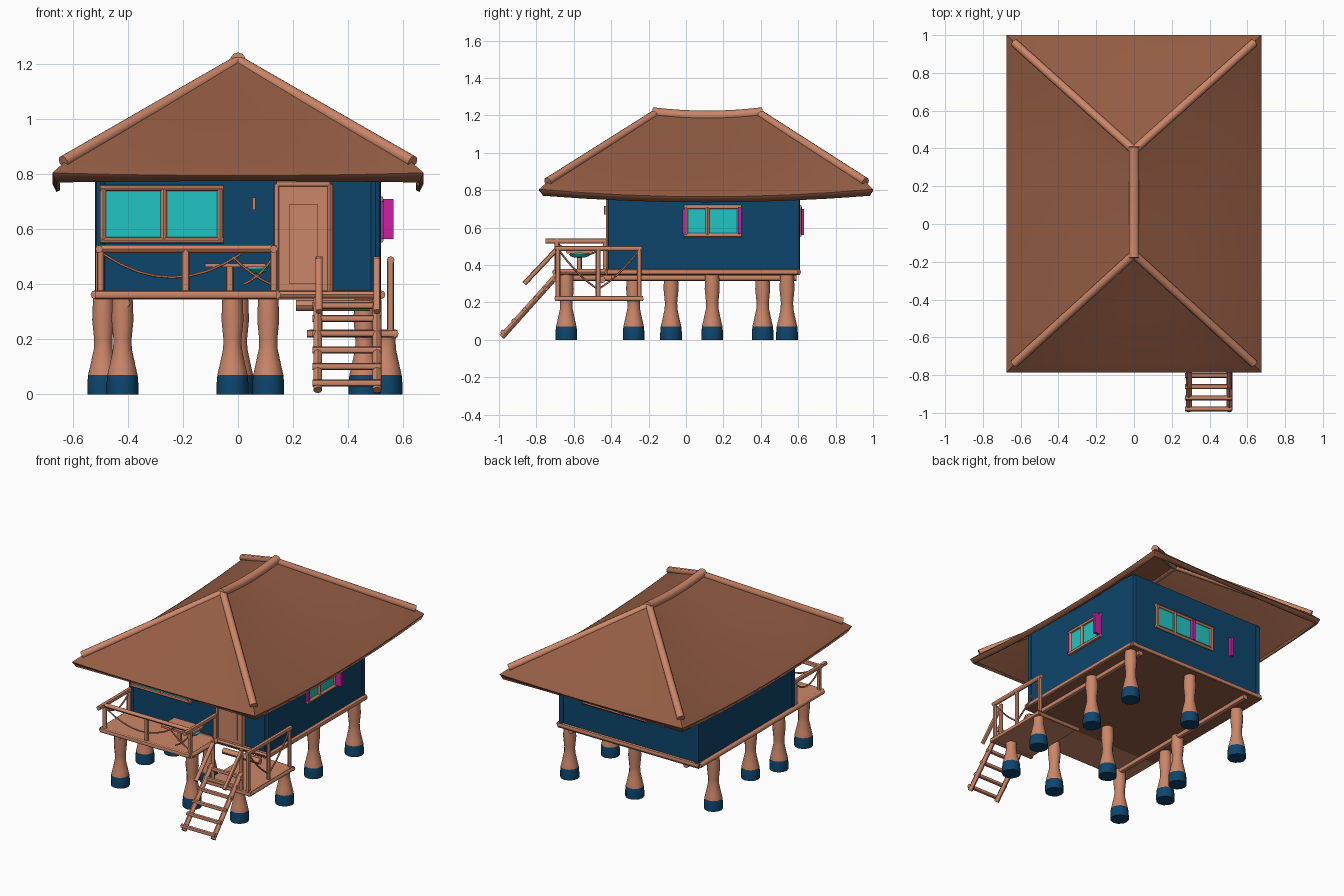
import bpy, bmesh, math
from mathutils import Vector, Matrix

if "Cube" in bpy.data.objects:
    bpy.data.objects.remove(bpy.data.objects["Cube"])


def material(name, rgb):
    m = bpy.data.materials.new(name)
    m.diffuse_color = (*rgb, 1)
    m.use_nodes = True
    m.node_tree.nodes["Principled BSDF"].inputs["Base Color"].default_value = m.diffuse_color
    return m


WOOD = material("light wood", (0.60, 0.24, 0.14))
THATCH = material("roof brown", (0.30, 0.11, 0.058))
BLUE = material("dark blue", (0.0045, 0.060, 0.15))
TEAL = material("teal glass", (0.016, 0.56, 0.55))
PINK = material("magenta", (0.60, 0.015, 0.35))


def finish(name, bm, mats, smooth=False):
    bmesh.ops.recalc_face_normals(bm, faces=bm.faces)
    me = bpy.data.meshes.new(name)
    bm.to_mesh(me)
    bm.free()
    ob = bpy.data.objects.new(name, me)
    bpy.context.collection.objects.link(ob)
    for m in mats:
        me.materials.append(m)
    if smooth:
        bpy.ops.object.select_all(action='DESELECT')
        bpy.context.view_layer.objects.active = ob
        ob.select_set(True)
        bpy.ops.object.shade_smooth_by_angle(angle=math.radians(45))
    return ob


def box(name, x0, x1, y0, y1, z0, z1, mat):
    bm = bmesh.new()
    M = Matrix.Translation(((x0 + x1) / 2, (y0 + y1) / 2, (z0 + z1) / 2))
    bmesh.ops.create_cube(bm, size=1, matrix=M @ Matrix.Diagonal((x1 - x0, y1 - y0, z1 - z0, 1)))
    return finish(name, bm, [mat])


def rods(name, paths, r, mat, sides=8):
    """Round rods along polylines, all in one object."""
    bm = bmesh.new()
    for path in paths:
        for a, b in zip(path, path[1:]):
            a, b = Vector(a), Vector(b)
            d = b - a
            M = Matrix.Translation((a + b) / 2) @ d.to_track_quat('Z', 'Y').to_matrix().to_4x4()
            bmesh.ops.create_cone(bm, cap_ends=True, segments=sides, radius1=r, radius2=r,
                                  depth=d.length, matrix=M)
    return finish(name, bm, [mat], True)


def skin(bm, rings):
    for lo, hi in zip(rings, rings[1:]):
        n = len(lo)
        for i in range(n):
            bm.faces.new((lo[i], lo[(i + 1) % n], hi[(i + 1) % n], hi[i]))


def sag(a, b, depth, n=8):
    a, b = Vector(a), Vector(b)
    return [a.lerp(b, i / n) - Vector((0, 0, depth * 4 * i / n * (1 - i / n))) for i in range(n + 1)]


# Roof: stacked rectangular rings from ridge line to turned-down lip
N = 8
RINGS = [  # half width, front y, back y, corner z, side middle z, front middle z
    (0.00, -0.17, 0.40, 1.22, 1.200, 1.22),
    (0.31, -0.45, 0.68, 1.035, 1.01, 1.025),
    (0.63, -0.74, 0.96, 0.845, 0.80, 0.83),
    (0.675, -0.785, 1.0, 0.805, 0.765, 0.795),
    (0.66, -0.765, 0.985, 0.77, 0.735, 0.775)]
bm = bmesh.new()
rings = []
for w, yf, yb, zc, zs, zf in RINGS:
    corners = [(-w, yf), (w, yf), (w, yb), (-w, yb)]
    ring = []
    for s in range(4):
        (ax, ay), (bx, by) = corners[s], corners[(s + 1) % 4]
        for i in range(N):
            t = i / N
            z = zc + ((zf if s % 2 == 0 else zs) - zc) * 4 * t * (1 - t)
            ring.append(bm.verts.new((ax + (bx - ax) * t, ay + (by - ay) * t, z)))
    rings.append(ring)
skin(bm, rings)
bmesh.ops.remove_doubles(bm, verts=bm.verts, dist=1e-4)
bmesh.ops.dissolve_degenerate(bm, edges=bm.edges, dist=1e-5)
roof = finish("roof", bm, [THATCH], True)
sol = roof.modifiers.new("thickness", 'SOLIDIFY')
sol.thickness, sol.offset = 0.015, -1

# Ridge and hip poles
rods("ridge_pole", [sag((0, -0.18, 1.215), (0, 0.41, 1.215), 0.018)], 0.028, WOOD, 10)
rods("hip_poles", [[(0, yr, 1.21), (sx * 0.635, ye, 0.845)]
                   for sx in (-1, 1) for yr, ye in ((-0.16, -0.74), (0.39, 0.96))], 0.023, WOOD, 10)

# House body
box("walls", -0.51, 0.51, -0.41, 0.60, 0.37, 0.87, BLUE)
rods("wall_corner_posts", [[(x, y, 0.37), (x, y, 0.86)]
                           for x in (-0.5, 0.5) for y in (-0.4, 0.59)], 0.02, BLUE)
box("house_floor", -0.52, 0.52, -0.43, 0.61, 0.345, 0.375, THATCH)
box("front_deck", -0.52, 0.14, -0.70, -0.43, 0.345, 0.375, WOOD)
rods("floor_edging", [[(-0.52, -0.70, 0.362), (-0.52, 0.60, 0.362), (0.52, 0.60, 0.362),
                       (0.52, -0.42, 0.362), (0.14, -0.42, 0.362), (0.14, -0.70, 0.362),
                       (-0.52, -0.70, 0.362)]], 0.016, WOOD)
rods("floor_beams", [[(-0.41, -0.68, 0.332), (-0.41, 0.59, 0.332)],
                     [(0.44, -0.40, 0.332), (0.44, 0.59, 0.332)]], 0.018, WOOD)

# Stilts with blue feet
PROFILE = [(0.058, 0), (0.058, 0.035), (0.055, 0.07), (0.048, 0.10), (0.034, 0.165),
           (0.033, 0.20), (0.040, 0.27), (0.037, 1)]
STILTS = [(-0.49, 0.41), (0.0, 0.54), (0.48, 0.54), (0.46, 0.14), (-0.42, -0.08), (-0.49, -0.28),
          (-0.02, -0.28), (0.54, -0.28), (-0.42, -0.64), (0.11, -0.64), (0.46, -0.64)]
for k, (x, y) in enumerate(STILTS):
    top = 0.22 if x > 0.4 and y < -0.2 else 0.35
    bm = bmesh.new()
    rr = [[bm.verts.new((x + r * math.cos(a * math.pi / 6), y + r * math.sin(a * math.pi / 6),
                         top if z == 1 else z)) for a in range(12)]
          for r, z in PROFILE if z == 1 or z < top]
    skin(bm, rr)
    bm.faces.new(rr[0])
    bm.faces.new(rr[-1])
    for f in bm.faces:
        f.material_index = 1 if f.calc_center_median().z < 0.068 else 0
    finish("stilt_%d" % (k + 1), bm, [WOOD, BLUE], True)


# Windows: glass plate plus frame rods on a wall
def window(name, place, a0, a1, z0, z1, bars):
    bm = bmesh.new()
    bm.faces.new([bm.verts.new(place(a, 0.006, z)) for a, z in ((a0, z0), (a1, z0), (a1, z1), (a0, z1))])
    finish(name + "_glass", bm, [TEAL])
    rods(name + "_frame",
         [[place(a0 - 0.012, 0.008, z), place(a1 + 0.012, 0.008, z)] for z in (z0, z1)] +
         [[place(a, 0.008, z0), place(a, 0.008, z1)] for a in [a0, a1] + bars], 0.011, WOOD)


window("front_window", lambda a, d, z: (a, -0.41 - d, z), -0.49, -0.065, 0.56, 0.75, [-0.27])
window("right_window", lambda a, d, z: (0.51 + d, a, z), 0.0, 0.285, 0.56, 0.71, [0.115])
window("back_window", lambda a, d, z: (a, 0.60 + d, z), -0.12, 0.32, 0.56, 0.71, [0.18])

# Shutters
box("right_shutter_back", 0.515, 0.565, 0.278, 0.298, 0.565, 0.71, PINK)
box("right_shutter_front", 0.515, 0.53, -0.018, 0.0, 0.565, 0.70, PINK)
box("back_shutter_middle", 0.03, 0.05, 0.605, 0.63, 0.56, 0.70, PINK)
box("back_shutter_end", -0.28, -0.26, 0.605, 0.63, 0.56, 0.69, PINK)

# Door and wall lamp
box("door", 0.145, 0.33, -0.42, -0.40, 0.375, 0.765, WOOD)
box("door_panel", 0.185, 0.29, -0.426, -0.418, 0.40, 0.69, WOOD)
rods("door_frame", [[(0.14, -0.418, 0.375), (0.14, -0.418, 0.765), (0.335, -0.418, 0.765),
                     (0.335, -0.418, 0.375)]], 0.010, WOOD)
rods("wall_lamp", [[(0.058, -0.43, 0.67), (0.058, -0.43, 0.715)]], 0.008, WOOD)

# Deck railing with rope swags
F = -0.69
rods("deck_rail", [[(-0.505, -0.41, 0.528), (-0.505, F - 0.06, 0.528)],
                   [(-0.515, F, 0.528), (0.14, F, 0.528)],
                   [(0.13, F - 0.06, 0.528), (0.13, -0.41, 0.528)]], 0.014, WOOD)
rods("deck_rail_posts", [[(x, F, 0.36), (x, F, 0.528)] for x in (-0.5, -0.19, 0.13)] +
     [[(x, -0.43, 0.36), (x, -0.43, 0.528)] for x in (-0.505, 0.13)], 0.013, WOOD)
rods("deck_ropes", [sag((-0.49, F, 0.51), (0.01, F, 0.51), 0.085),
                    sag((-0.02, F, 0.50), (0.12, F, 0.40), 0.01, 4),
                    sag((0.02, F, 0.40), (0.13, F, 0.50), 0.015, 4),
                    sag((-0.505, -0.68, 0.51), (-0.505, -0.43, 0.51), 0.06)], 0.005, WOOD, 6)

# Table on the deck with a teal bowl
box("table_top", -0.12, 0.10, -0.64, -0.50, 0.462, 0.475, WOOD)
rods("table_leg", [[(-0.03, -0.57, 0.37), (-0.03, -0.57, 0.465)]], 0.014, WOOD)
bm = bmesh.new()
bmesh.ops.create_uvsphere(bm, u_segments=12, v_segments=6, radius=0.05,
                          matrix=Matrix.Translation((0.07, -0.57, 0.455)) @ Matrix.Diagonal((0.8, 1.1, 0.35, 1)))
finish("teal_bowl", bm, [TEAL], True)

# Lower landing with railing
box("landing", 0.26, 0.575, -0.69, -0.24, 0.215, 0.235, WOOD)
rods("landing_edging", [[(0.25, y, 0.22), (0.58, y, 0.22)] for y in (-0.69, -0.24)] +
     [[(0.57, -0.70, 0.22), (0.57, -0.23, 0.22)]], 0.014, WOOD)
rods("landing_posts", [[(0.555, y, 0.22), (0.555, y, 0.49)] for y in (-0.685, -0.47, -0.25)] +
     [[(x, -0.685, 0.22), (x, -0.685, 0.50)] for x in (0.295, 0.505)], 0.013, WOOD)
rods("landing_rail", [[(0.555, -0.70, 0.488), (0.555, -0.235, 0.488)]], 0.014, WOOD)
rods("landing_ropes", [sag((0.555, -0.68, 0.48), (0.555, -0.47, 0.27), 0.02),
                       sag((0.555, -0.47, 0.27), (0.555, -0.25, 0.48), 0.02)], 0.005, WOOD, 6)
rods("door_step", [[(0.21, -0.45, 0.322), (0.48, -0.45, 0.322)]], 0.02, WOOD)

# Ladder with handrails
rods("ladder_sides", [[(x, -0.985, 0.015), (x, -0.69, 0.345)] for x in (0.29, 0.505)], 0.016, WOOD)
rods("ladder_rungs", [[(0.27, -0.985 + 0.295 * t, 0.035 + 0.30 * t), (0.52, -0.985 + 0.295 * t, 0.035 + 0.30 * t)]
                      for t in (0.02, 0.22, 0.42, 0.62, 0.80, 0.96)], 0.013, WOOD)
rods("ladder_handrails", [[(x, -0.865, 0.30), (x, -0.685, 0.49)] for x in (0.295, 0.505)], 0.013, WOOD)
